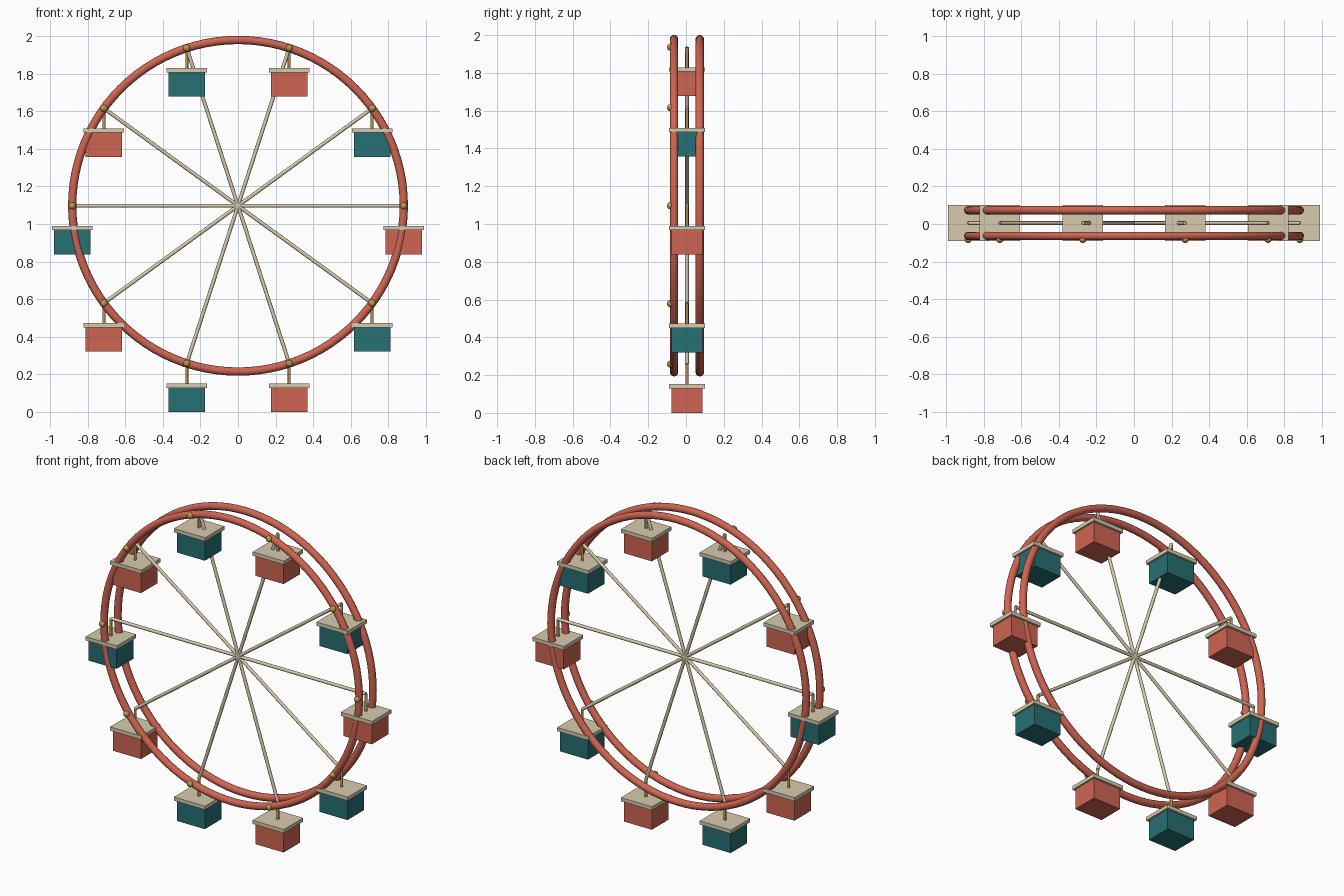
import bpy
import math
from mathutils import Vector

if "Cube" in bpy.data.objects:
    bpy.data.objects.remove(bpy.data.objects["Cube"])

CZ, R, Y0, N = 1.097, 0.882, 0.005, 10   # wheel centre height, rim radius, mid-plane, cabins


def material(name, rgb):
    m = bpy.data.materials.new(name)
    m.diffuse_color = (*rgb, 1)
    m.use_nodes = True
    m.node_tree.nodes["Principled BSDF"].inputs["Base Color"].default_value = m.diffuse_color
    return m


red = material("red", (0.62, 0.13, 0.085))
teal = material("teal", (0.02, 0.16, 0.17))
cream = material("cream", (0.68, 0.60, 0.43))
gold = material("gold", (0.50, 0.31, 0.08))


def finish(name, mat, smooth=False):
    ob = bpy.context.object
    ob.name = name
    ob.data.materials.append(mat)
    if smooth:
        bpy.ops.object.shade_smooth_by_angle(angle=math.radians(40))
    return ob


def rod(name, a, b, radius, mat):
    a, b = Vector(a), Vector(b)
    d = b - a
    bpy.ops.mesh.primitive_cylinder_add(vertices=12, radius=radius, depth=d.length,
                                        location=(a + b) / 2,
                                        rotation=d.to_track_quat('Z', 'Y').to_euler())
    return finish(name, mat, True)


def box(name, centre, size, mat):
    bpy.ops.mesh.primitive_cube_add(size=1, location=centre)
    ob = finish(name, mat)
    ob.scale = size
    return ob


# twin rims
for side, y in (("front", -0.068), ("back", 0.068)):
    bpy.ops.mesh.primitive_torus_add(major_radius=R, minor_radius=0.022,
                                     major_segments=96, minor_segments=14,
                                     location=(0, Y0 + y, CZ),
                                     rotation=(math.pi / 2, 0, 0))
    finish(f"{side}_rim", red, True)

# spokes, lamps and hanging cabins
for i in range(N):
    a = 2 * math.pi * i / N
    x, z = R * math.cos(a), CZ + R * math.sin(a)
    rod(f"spoke_{i}", (0, Y0, CZ), (x, Y0, z), 0.010, cream)
    bpy.ops.mesh.primitive_uv_sphere_add(segments=16, ring_count=10, radius=0.019,
                                         location=(x, Y0 - 0.087, z))
    finish(f"lamp_{i}", gold, True)
    rod(f"hanger_{i}", (x, Y0, z), (x, Y0, z - 0.118), 0.008, gold)
    box(f"cabin_roof_{i}", (x, Y0, z - 0.118), (0.216, 0.19, 0.023), cream)
    box(f"cabin_{i}", (x, Y0, z - 0.1935), (0.194, 0.164, 0.129), teal if i % 2 else red)
